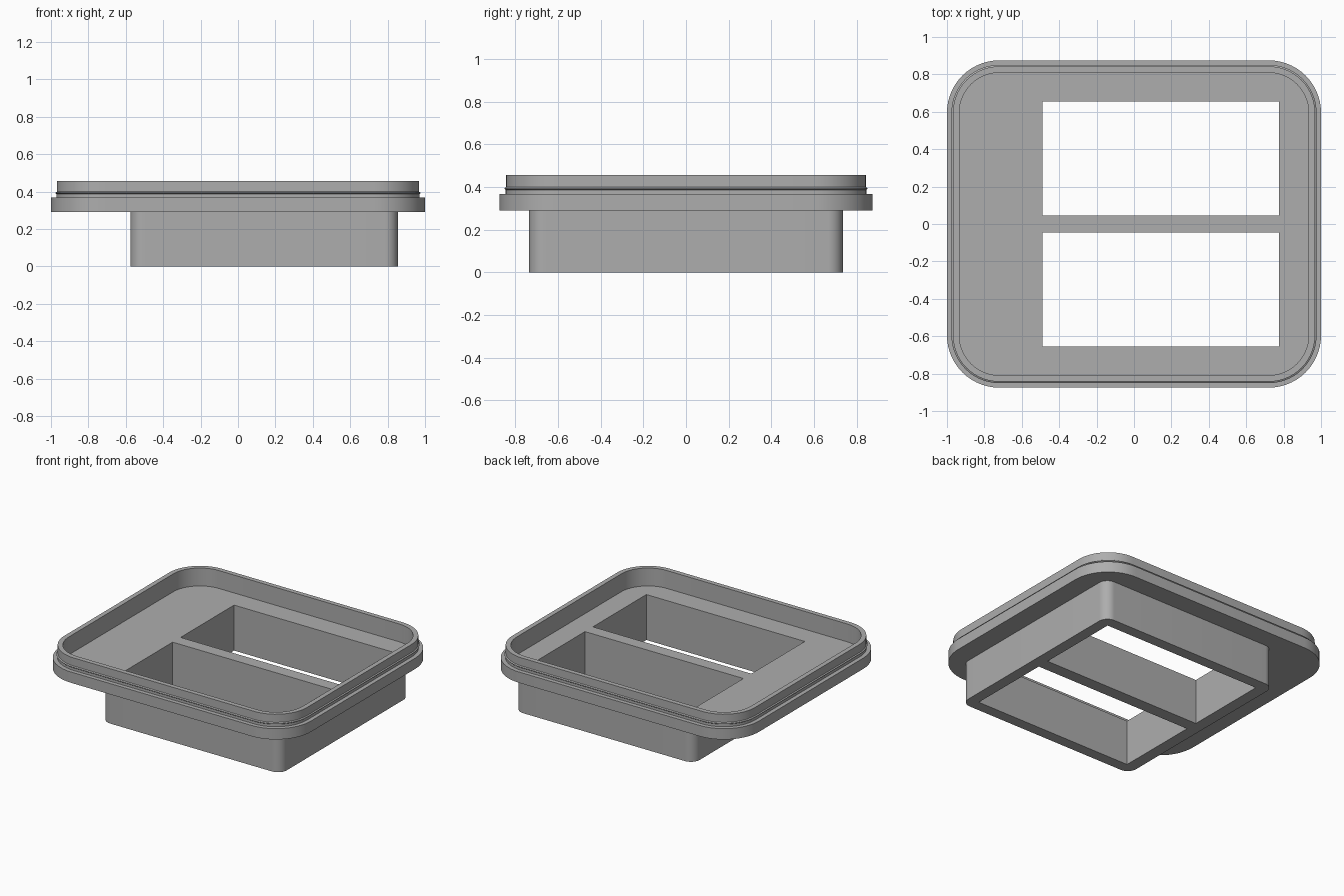
import bpy, bmesh, math

if "Cube" in bpy.data.objects:
    bpy.data.objects.remove(bpy.data.objects["Cube"])

ARC = 14  # segments per rounded corner


def rounded_rect(x0, x1, y0, y1, r, z):
    """Counter-clockwise rounded rectangle as a list of points."""
    centres = [(x1 - r, y1 - r), (x0 + r, y1 - r), (x0 + r, y0 + r), (x1 - r, y0 + r)]
    pts = []
    for q, (cx, cy) in enumerate(centres):
        for i in range(ARC + 1):
            a = math.pi / 2 * (q + i / ARC)
            pts.append((cx + r * math.cos(a), cy + r * math.sin(a), z))
    return pts


def plate(inset, z):
    """Plate outline moved inwards by inset; corner centres stay put."""
    x, y = 1.0 - inset, 0.875 - inset
    return rounded_rect(-x, x, -y, y, 0.28 - inset, z)


def socket(z):
    return rounded_rect(-0.575, 0.855, -0.735, 0.735, 0.07, z)


grey = bpy.data.materials.new("grey plastic")
grey.diffuse_color = (0.42, 0.42, 0.42, 1)
grey.use_nodes = True
grey.node_tree.nodes["Principled BSDF"].inputs["Base Color"].default_value = grey.diffuse_color

# Body: socket block, wide flange, snap bead, raised rim and recessed floor
sections = [
    socket(0), socket(0.29),
    plate(0, 0.29), plate(0, 0.368),
    plate(0.03, 0.368), plate(0.03, 0.386),
    plate(0.024, 0.391), plate(0.024, 0.394),
    plate(0.032, 0.399), plate(0.032, 0.457),
    plate(0.066, 0.457), plate(0.066, 0.328),
]
bm = bmesh.new()
loops = [[bm.verts.new(p) for p in s] for s in sections]
n = len(loops[0])
for a, b in zip(loops, loops[1:]):
    for i in range(n):
        j = (i + 1) % n
        bm.faces.new((a[i], a[j], b[j], b[i]))
bm.faces.new(loops[0][::-1])
bm.faces.new(loops[-1])
bmesh.ops.recalc_face_normals(bm, faces=bm.faces)
mesh = bpy.data.meshes.new("tray_body")
bm.to_mesh(mesh)
bm.free()
mesh.materials.append(grey)
body = bpy.data.objects.new("tray_body", mesh)
bpy.context.collection.objects.link(body)

# Two rectangular openings right through floor and block
for side in (-1, 1):
    bpy.ops.mesh.primitive_cube_add(size=1, location=(0.1425, side * 0.35, 0.2))
    cutter = bpy.context.object
    cutter.name = "opening_cutter"
    cutter.scale = (1.265, 0.61, 0.8)
    cutter.hide_render = True
    bpy.context.view_layer.update()
    mod = body.modifiers.new("opening", 'BOOLEAN')
    mod.operation = 'DIFFERENCE'
    mod.solver = 'EXACT'
    mod.object = cutter
    bpy.context.view_layer.objects.active = body
    bpy.ops.object.modifier_apply(modifier=mod.name)
    bpy.data.objects.remove(cutter)

# Smooth corners, crisp edges
bpy.ops.object.select_all(action='DESELECT')
body.select_set(True)
bpy.context.view_layer.objects.active = body
bpy.ops.object.shade_smooth_by_angle(angle=math.radians(25))
